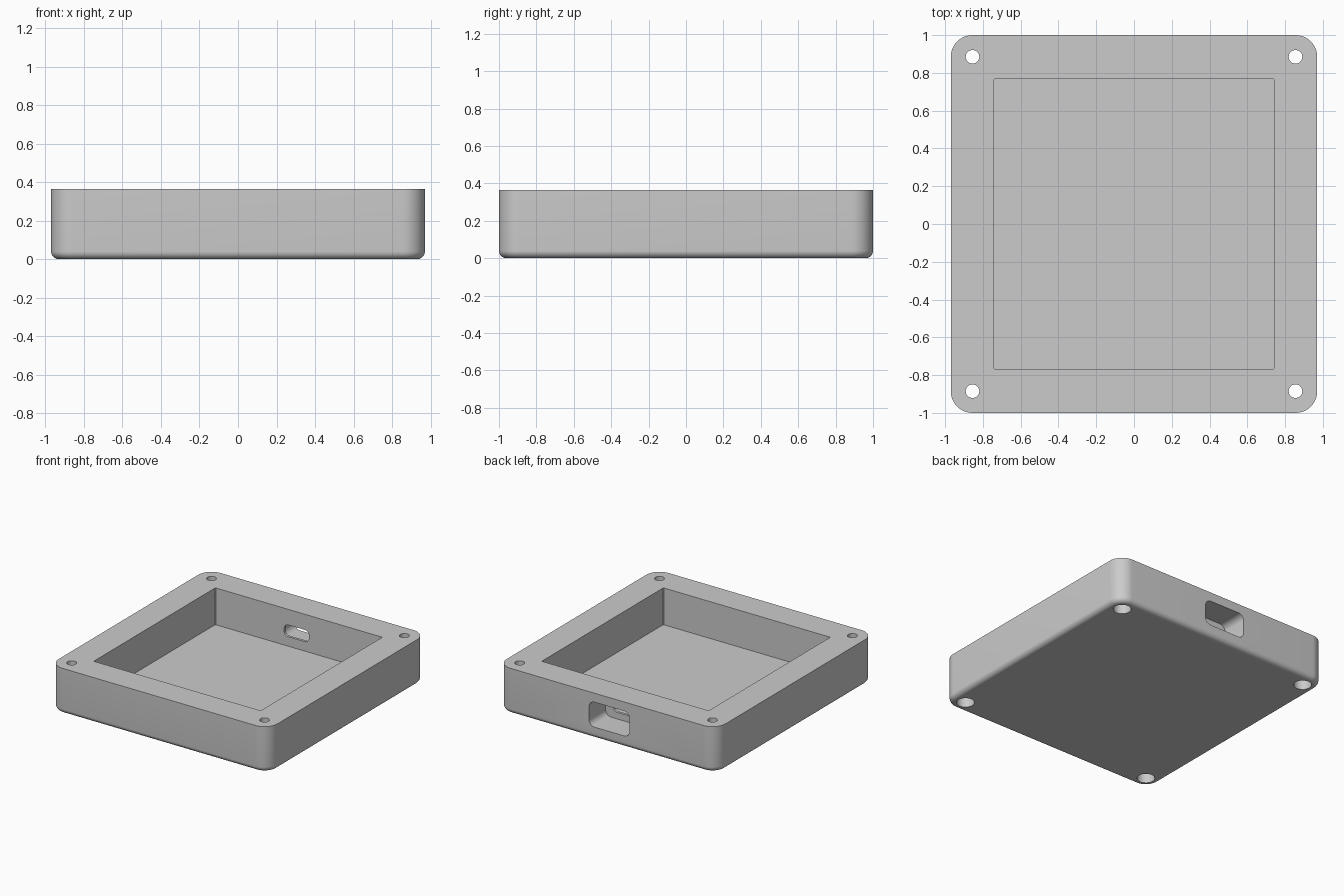
import bpy
import bmesh
from math import cos, sin, pi, radians
from mathutils import Matrix

if "Cube" in bpy.data.objects:
    bpy.data.objects.remove(bpy.data.objects["Cube"], do_unlink=True)

HALF_X, HALF_Y, HEIGHT = 0.97, 1.0, 0.365
CORNER, FILLET, FLOOR = 0.115, 0.04, 0.07
HOLE_X, HOLE_Y = 0.855, 0.885

grey = bpy.data.materials.new("plain_grey")
grey.use_nodes = True
shade = (0.6, 0.6, 0.6, 1)
grey.diffuse_color = shade
grey.node_tree.nodes["Principled BSDF"].inputs["Base Color"].default_value = shade


def outline(hx, hy, r, steps):
    """Rounded rectangle, counter-clockwise."""
    points = []
    for quarter, (sx, sy) in enumerate([(1, 1), (-1, 1), (-1, -1), (1, -1)]):
        for i in range(steps + 1):
            a = (quarter + i / steps) * pi / 2
            points.append((sx * (hx - r) + r * cos(a), sy * (hy - r) + r * sin(a)))
    return points


def prism(name, hx, hy, r, levels, steps=12, matrix=Matrix()):
    """Stack rounded rectangles, one for each (inset, height)."""
    bm = bmesh.new()
    rings = [[bm.verts.new((x, y, z)) for x, y in outline(hx - d, hy - d, r - d, steps)]
             for d, z in levels]
    n = len(rings[0])
    for low, high in zip(rings, rings[1:]):
        for i in range(n):
            j = (i + 1) % n
            bm.faces.new((low[i], low[j], high[j], high[i]))
    bm.faces.new(rings[0][::-1])
    bm.faces.new(rings[-1])
    bmesh.ops.remove_doubles(bm, verts=bm.verts, dist=1e-5)
    bm.transform(matrix)
    mesh = bpy.data.meshes.new(name)
    bm.to_mesh(mesh)
    bm.free()
    mesh.materials.append(grey)
    ob = bpy.data.objects.new(name, mesh)
    bpy.context.collection.objects.link(ob)
    return ob


# Case shell with a rounded lower edge
edge = [(FILLET * (1 - sin(a)), FILLET * (1 - cos(a)))
        for a in (i * pi / 16 for i in range(9))]
case = prism("case", HALF_X, HALF_Y, CORNER, edge + [(0, HEIGHT)])

# Open tray
cutters = [prism("tray_cutter", 0.74, 0.77, 0.004, [(0, FLOOR), (0, 0.5)], 1)]

# Port in the back wall: wide outer recess, narrow inner slot
for name, hx, hz, r, y0, y1 in [("recess_cutter", 0.18, 0.1, 0.05, 0.79, 1.1),
                                ("slot_cutter", 0.11, 0.047, 0.036, 0.7, 0.85)]:
    place = Matrix.Translation((-0.02, 0, 0.193)) @ Matrix.Rotation(-pi / 2, 4, 'X')
    cutters.append(prism(name, hx, hz, r, [(0, y0), (0, y1)], 8, place))

# Corner screw holes, counterbored from below
for sx in (-1, 1):
    for sy in (-1, 1):
        place = Matrix.Translation((sx * HOLE_X, sy * HOLE_Y, 0))
        for name, r, z0, z1 in [("screw_cutter", 0.036, 0.1, 0.5),
                                ("counterbore_cutter", 0.065, -0.1, 0.2)]:
            cutters.append(prism(name, r, r, r, [(0, z0), (0, z1)], 8, place))

for cutter in cutters:
    cutter.hide_render = True
    cut = case.modifiers.new(cutter.name, 'BOOLEAN')
    cut.operation = 'DIFFERENCE'
    cut.solver = 'EXACT'
    cut.object = cutter

# Bake the cuts and drop the helpers
bpy.context.view_layer.update()
baked = bpy.data.meshes.new_from_object(case.evaluated_get(bpy.context.evaluated_depsgraph_get()))
case.modifiers.clear()
case.data = baked
for cutter in cutters:
    bpy.data.objects.remove(cutter, do_unlink=True)

bpy.ops.object.select_all(action='DESELECT')
case.select_set(True)
bpy.context.view_layer.objects.active = case
bpy.ops.object.shade_smooth_by_angle(angle=radians(30))
